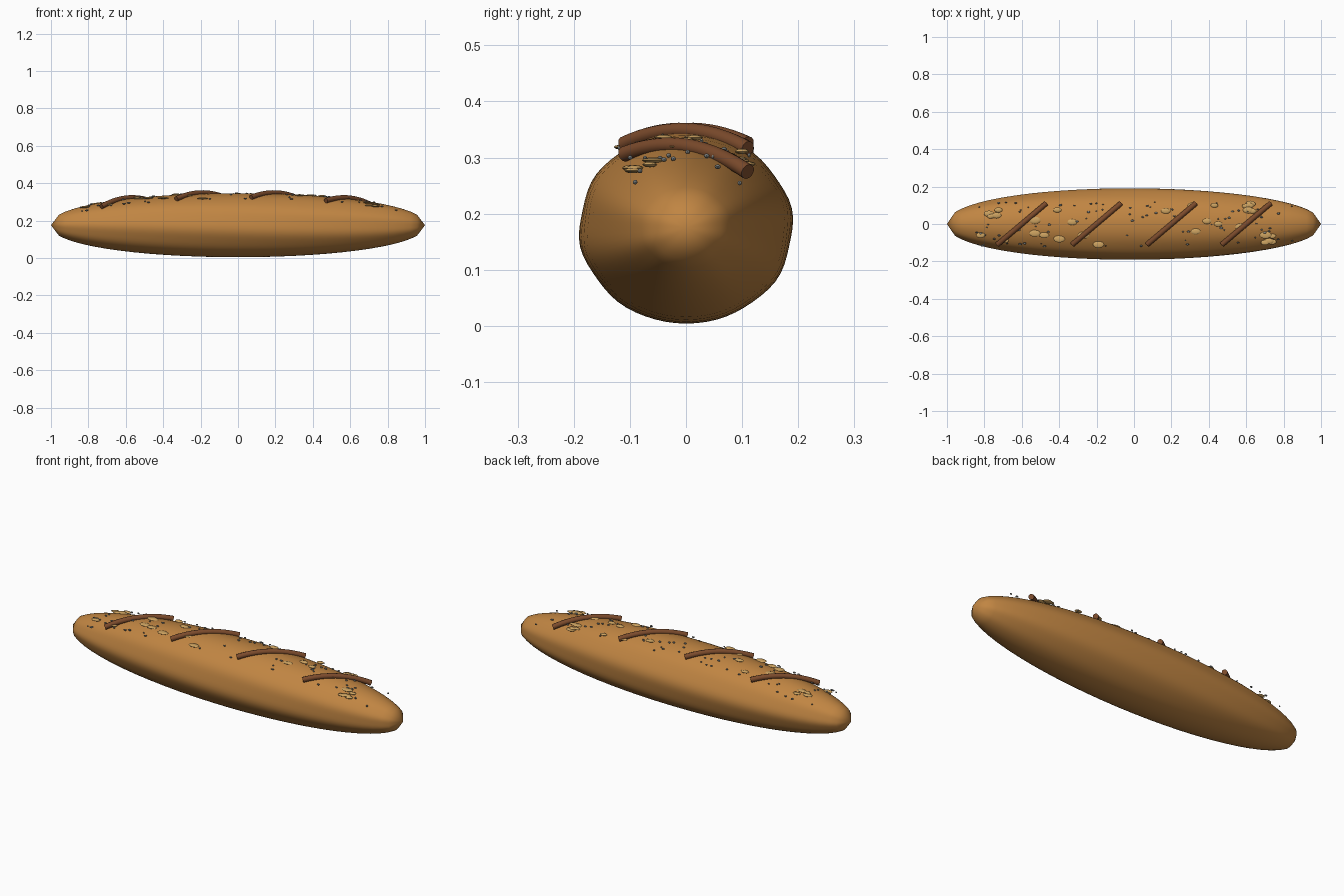
import bpy, bmesh, math, random
from mathutils import Matrix, Vector

old = bpy.data.objects.get("Cube")
if old:
    bpy.data.objects.remove(old)
random.seed(4)
MID, RY, RZ = 0.175, 0.19, 0.171


def material(name, rgb):
    m = bpy.data.materials.new(name)
    m.use_nodes = True
    m.diffuse_color = (*rgb, 1)
    m.node_tree.nodes["Principled BSDF"].inputs["Base Color"].default_value = (*rgb, 1)
    return m


crust = material("golden crust", (0.53, 0.235, 0.055))
dark = material("dark crust", (0.2, 0.07, 0.025))
tan = material("pale seed", (0.62, 0.37, 0.12))
grey = material("grey seed", (0.2, 0.21, 0.2))


def finish(name, bm, mat):
    bmesh.ops.recalc_face_normals(bm, faces=bm.faces[:])
    mesh = bpy.data.meshes.new(name)
    bm.to_mesh(mesh)
    bm.free()
    mesh.materials.append(mat)
    ob = bpy.data.objects.new(name, mesh)
    bpy.context.collection.objects.link(ob)
    bpy.ops.object.select_all(action="DESELECT")
    ob.select_set(True)
    bpy.context.view_layer.objects.active = ob
    bpy.ops.object.shade_smooth_by_angle(angle=math.radians(50))
    return ob


def taper(x):
    return (1 - x * x) ** 0.45


def top(x, y):
    return MID + RZ * taper(x) - 2.2 * y * y


# Loaf: tapered rings with a gentle twisting ripple
bm = bmesh.new()
SIDES = 64
rings = []
for i in range(3, 30):
    x = -math.cos(math.pi * i / 32)
    ring = []
    for j in range(SIDES):
        a = math.tau * j / SIDES
        ripple = 1 + 0.014 * math.sin(8 * a - 2 * x) * math.cos(a) ** 2
        r = taper(x) * ripple
        ring.append(bm.verts.new((x, RY * r * math.cos(a), MID + RZ * r * math.sin(a))))
    rings.append(ring)
for a, b in zip(rings, rings[1:]):
    for j in range(SIDES):
        k = (j + 1) % SIDES
        bm.faces.new((a[j], a[k], b[k], b[j]))
for ring, x in ((rings[0], -1), (rings[-1], 1)):
    tip = bm.verts.new((x, 0, MID))
    for j in range(SIDES):
        bm.faces.new((ring[j], ring[(j + 1) % SIDES], tip))
finish("loaf", bm, crust)

# Four diagonal scores: round bars arched over the crust
for n, cx in enumerate((-0.6, -0.2, 0.2, 0.6)):
    bm = bmesh.new()
    path = []
    for i in range(17):
        t = i / 8 - 1
        x, y = cx + 0.13 * t, 0.11 * t
        path.append(Vector((x, y, top(x, y) + 0.005)))
    loops = []
    for i, p in enumerate(path):
        d = (path[min(i + 1, 16)] - path[max(i - 1, 0)]).normalized()
        side = d.cross(Vector((0, 0, 1))).normalized()
        up = side.cross(d)
        angles = [math.tau * j / 12 for j in range(12)]
        loops.append([bm.verts.new(p + 0.014 * (side * math.cos(a) + up * math.sin(a)))
                      for a in angles])
    for a, b in zip(loops, loops[1:]):
        for j in range(12):
            k = (j + 1) % 12
            bm.faces.new((a[j], a[k], b[k], b[j]))
    bm.faces.new(loops[0])
    bm.faces.new(loops[-1])
    finish(f"score_{n + 1}", bm, dark)


def add_seed(bm, x, y, size, thick, segs):
    place = Matrix.Translation((x, y, top(x, y) + 0.002))
    place = place @ Matrix.Diagonal((size, size * 0.62, thick, 1))
    bmesh.ops.create_uvsphere(bm, u_segments=segs, v_segments=6, radius=1, matrix=place)


# Large pale seeds, some gathered in small clusters
spots = [(-.82, -.06), (-.69, -.09), (-.53, .02), (-.53, -.05), (-.48, -.06),
         (-.41, .075), (-.4, -.08), (-.33, .01), (-.27, -.06), (-.19, -.11),
         (.17, .07), (.31, .1), (.33, -.04), (.39, .015), (.43, .1),
         (.45, 0), (.57, -.015)]
for cx, cy in ((-.75, .06), (.72, -.08), (.61, .09)):
    for _ in range(5):
        spots.append((cx + random.uniform(-.03, .03), cy + random.uniform(-.025, .025)))
bm = bmesh.new()
for x, y in spots:
    add_seed(bm, x, y, random.uniform(0.018, 0.032), 0.005, 12)
finish("pale_seeds", bm, tan)

# Small grey seeds scattered over the top
bm = bmesh.new()
for _ in range(90):
    x = random.uniform(-0.85, 0.85)
    add_seed(bm, x, random.uniform(-0.12, 0.12), random.uniform(0.004, 0.009), 0.004, 8)
finish("grey_seeds", bm, grey)
